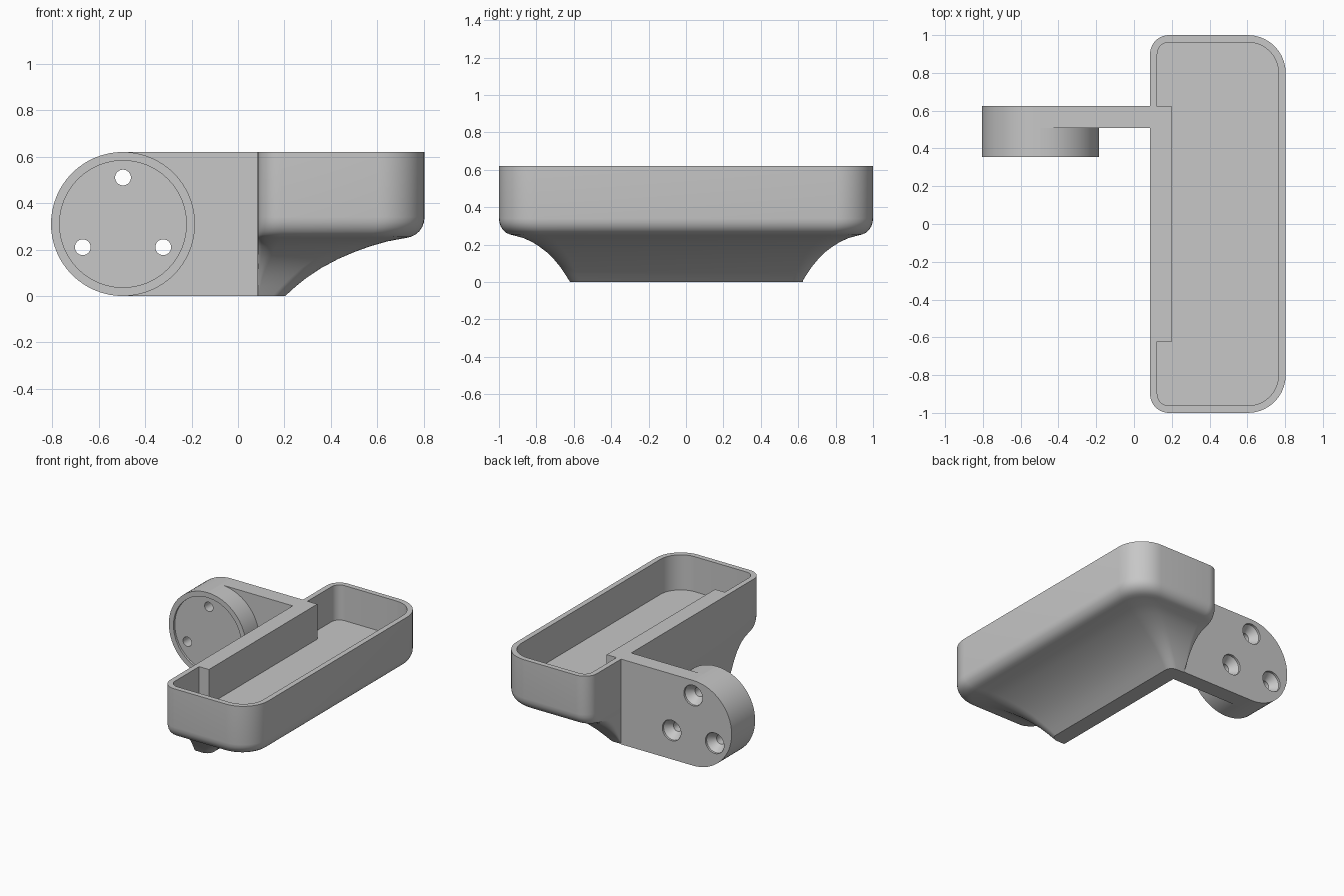
import bpy, bmesh, math
from math import sin, cos, pi

if "Cube" in bpy.data.objects:
    bpy.data.objects.remove(bpy.data.objects["Cube"])

grey = bpy.data.materials.new("plain grey")
grey.diffuse_color = (0.57, 0.57, 0.57, 1)
grey.use_nodes = True
grey.node_tree.nodes["Principled BSDF"].inputs["Base Color"].default_value = grey.diffuse_color


def make_object(name, bm):
    bmesh.ops.recalc_face_normals(bm, faces=bm.faces)
    mesh = bpy.data.meshes.new(name)
    bm.to_mesh(mesh)
    bm.free()
    mesh.materials.append(grey)
    obj = bpy.data.objects.new(name, mesh)
    bpy.context.collection.objects.link(obj)
    return obj


def smooth(obj):
    bpy.ops.object.select_all(action='DESELECT')
    obj.select_set(True)
    bpy.context.view_layer.objects.active = obj
    bpy.ops.object.shade_smooth_by_angle(angle=math.radians(32))


def rounded_ring(bm, x0, x1, y, z, r_left, r_right, n=10):
    """Rounded rectangle, with separate radii at the left and right corners."""
    corners = ((x1 - r_right, y - r_right, r_right, 0),
               (x0 + r_left, y - r_left, r_left, 1),
               (x0 + r_left, -y + r_left, r_left, 2),
               (x1 - r_right, -y + r_right, r_right, 3))
    return [bm.verts.new((cx + r * cos((q + i / n) * pi / 2),
                          cy + r * sin((q + i / n) * pi / 2), z))
            for cx, cy, r, q in corners for i in range(n + 1)]


def bridge(bm, a, b):
    for i in range(len(a)):
        j = (i + 1) % len(a)
        bm.faces.new((a[i], a[j], b[j], b[i]))


# tray: flared foot, rounded belly, straight wall, then the hollow inside
L, RIGHT, FLOOR = 0.085, 0.803, 0.365
bm = bmesh.new()
rings = []
# each row: z, right edge x, half length y, left radius, right radius
flare = [(0, .203, .62, .003, .055), (.04, .247, .645, .010, .062),
         (.08, .297, .672, .020, .07), (.12, .357, .705, .035, .085),
         (.16, .432, .745, .053, .10), (.19, .502, .785, .067, .115),
         (.215, .572, .825, .080, .13), (.235, .642, .87, .090, .15),
         (.25, .723, .925, .10, .17)]
for z, x, y, rl, rr in flare:
    rings.append(rounded_ring(bm, L, x, y, z, rl, rr))
for k in range(1, 7):
    t = k / 6 * pi / 2
    rings.append(rounded_ring(bm, L, .723 + .08 * sin(t), .925 + .075 * sin(t),
                              .34 - .088 * cos(t), .10, .17 + .03 * sin(t)))
rings.append(rounded_ring(bm, L, RIGHT, 1.0, .62, .10, .20))
rings.append(rounded_ring(bm, L + .038, RIGHT - .038, .962, .62, .062, .162))
rings.append(rounded_ring(bm, L + .038, RIGHT - .038, .962, FLOOR, .062, .162))
for a, b in zip(rings, rings[1:]):
    bridge(bm, a, b)
bm.faces.new(rings[0])
bm.faces.new(rings[-1])
smooth(make_object("tray", bm))

# thickened inner wall of the tray
bm = bmesh.new()
bmesh.ops.create_cube(bm, size=1)
for v in bm.verts:
    v.co = (.162 + v.co.x * .08, v.co.y * 1.245, (.62 + FLOOR) / 2 + v.co.z * (.62 - FLOOR))
make_object("inner_wall_block", bm)

# mounting arm with a round boss and a shallow recess in its front
CX, CZ, R, N = -0.495, 0.31, 0.31, 64
FRONT, MID, BACK = 0.355, 0.508, 0.625
bm = bmesh.new()


def circle(r, y, idx=range(N)):
    # starts at the top and runs over the left side
    return [bm.verts.new((CX - r * sin(2 * pi * i / N), y,
                          CZ + r * cos(2 * pi * i / N))) for i in idx]


rim = circle(R, FRONT)
lip = circle(.273, FRONT)
floor = circle(.273, FRONT + .016)
bridge(bm, rim, lip)
bridge(bm, lip, floor)
bm.faces.new(floor)
half = N // 2
back = circle(R, BACK, range(half + 1))
mid = circle(R, MID, range(half, N + 1))
for i in range(half):
    bm.faces.new((rim[i], rim[i + 1], back[i + 1], back[i]))
    bm.faces.new((rim[half + i], rim[(half + i + 1) % N], mid[i + 1], mid[i]))
END = L + .002
bot_m, top_m, bot_b, top_b = [bm.verts.new((END, y, z)) for y in (MID, BACK) for z in (0, 2 * R)]
bm.faces.new(mid + [top_m, bot_m])
bm.faces.new(back + [bot_b, top_b])
bm.faces.new((bot_m, top_m, top_b, bot_b))
bm.faces.new((mid[-1], top_m, top_b, back[0]))
bm.faces.new((mid[0], bot_m, bot_b, back[-1]))
bmesh.ops.remove_doubles(bm, verts=bm.verts, dist=1e-5)
# close the small seams where the boss meets the arm
bmesh.ops.holes_fill(bm, edges=[e for e in bm.edges if e.is_boundary], sides=0)
arm = make_object("mounting_arm", bm)

# three countersunk screw holes
for k in range(3):
    a = pi / 2 + k * 2 * pi / 3
    hx, hz = CX + .2 * cos(a), CZ + .2 * sin(a)
    bm = bmesh.new()
    loops = [[bm.verts.new((hx + r * cos(2 * pi * i / 32), y, hz + r * sin(2 * pi * i / 32)))
              for i in range(32)]
             for r, y in ((.034, .3), (.034, .555), (.075, .61), (.075, .66))]
    for p, q in zip(loops, loops[1:]):
        bridge(bm, p, q)
    bm.faces.new(loops[0])
    bm.faces.new(loops[-1])
    cutter = make_object("screw_hole_cutter", bm)
    cutter.hide_render = True
    mod = arm.modifiers.new("screw_hole", 'BOOLEAN')
    mod.operation, mod.solver, mod.object = 'DIFFERENCE', 'EXACT', cutter
    bpy.context.view_layer.objects.active = arm
    bpy.ops.object.modifier_apply(modifier=mod.name)
    bpy.data.objects.remove(cutter)
smooth(arm)
